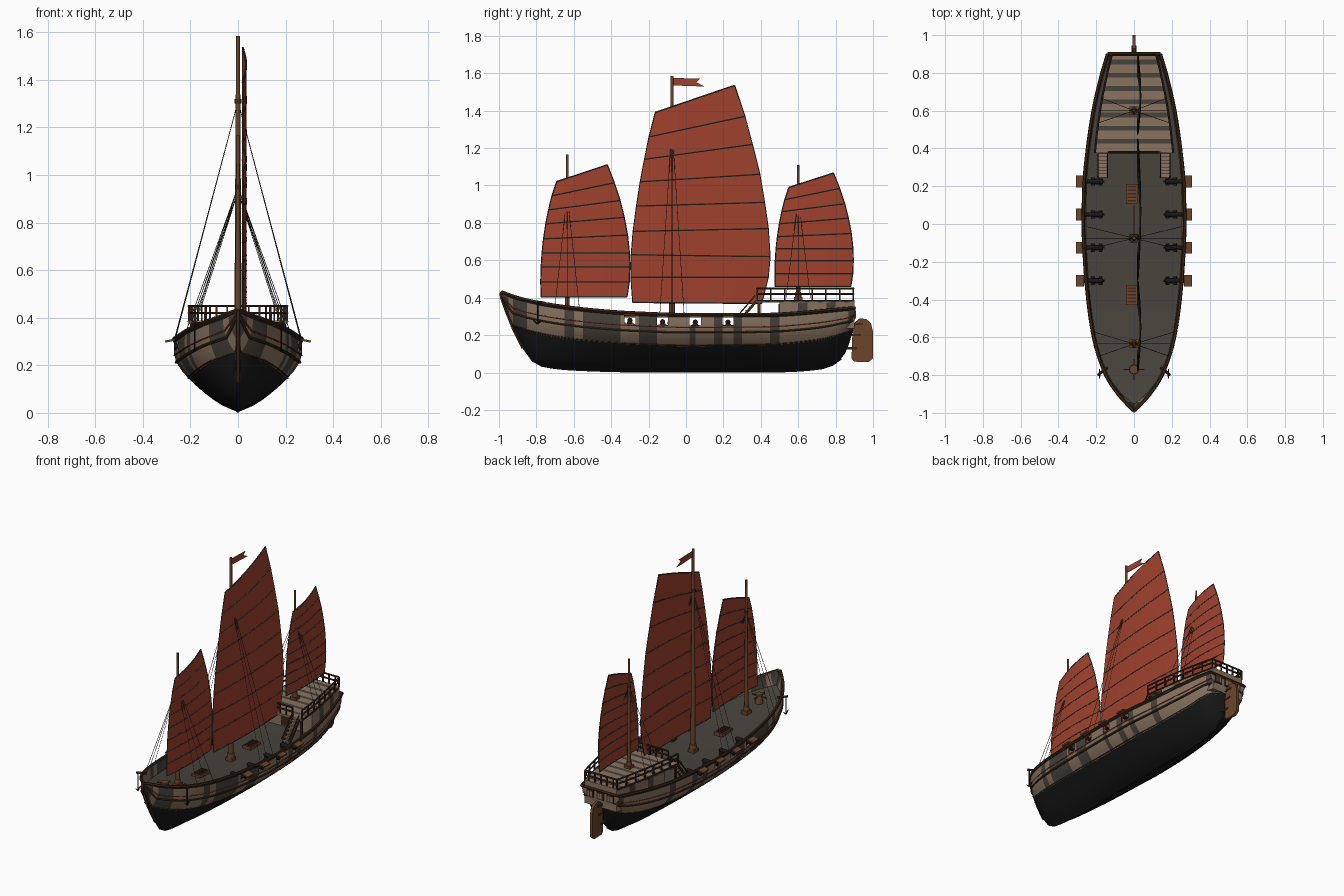
import bpy, bmesh, math, random
from mathutils import Matrix, Vector

if "Cube" in bpy.data.objects:
    bpy.data.objects.remove(bpy.data.objects["Cube"])
random.seed(4)

def mat(name, *c):
    m = bpy.data.materials.new(name)
    m.diffuse_color = (*c, 1)
    m.use_nodes = True
    m.node_tree.nodes["Principled BSDF"].inputs["Base Color"].default_value = m.diffuse_color
    return m

TAN = mat("pale_planks", .25, .175, .117)
GREY = mat("weathered_grey", .063, .054, .044)
BLACK = mat("tarred_black", .009, .009, .009)
DARK = mat("dark_brown_trim", .045, .021, .010)
BROWN = mat("mid_brown_wood", .145, .06, .024)
RED = mat("sail_red", .35, .053, .026)
BATTEN = mat("batten_grey", .05, .046, .034)
STRIPE = mat("stripe_red", .22, .035, .02)

# ---- helpers
def finish(name, bm, *mats):
    me = bpy.data.meshes.new(name)
    bm.to_mesh(me)
    bm.free()
    ob = bpy.data.objects.new(name, me)
    bpy.context.collection.objects.link(ob)
    for m in mats:
        me.materials.append(m)
    return ob

def box(bm, c, s, rot=0, axis='X', mi=0):
    M = Matrix.Translation(c) @ Matrix.Rotation(rot, 4, axis) @ Matrix.Diagonal((*s, 1))
    for v in bmesh.ops.create_cube(bm, size=1, matrix=M)['verts']:
        for f in v.link_faces:
            f.material_index = mi

def cone(bm, a, b, r1, r2, n=12, mi=0):
    a, b = Vector(a), Vector(b)
    M = Matrix.Translation((a + b) / 2) @ (b - a).to_track_quat('Z', 'Y').to_matrix().to_4x4()
    for v in bmesh.ops.create_cone(bm, cap_ends=True, segments=n, radius1=r1, radius2=r2,
                                   depth=(b - a).length, matrix=M)['verts']:
        for f in v.link_faces:
            f.material_index = mi

def tubes(name, paths, r, m, res=1):
    cu = bpy.data.curves.new(name, 'CURVE')
    cu.dimensions = '3D'
    cu.bevel_depth, cu.bevel_resolution, cu.use_fill_caps = r, res, True
    for p in paths:
        sp = cu.splines.new('POLY')
        sp.points.add(len(p) - 1)
        for q, co in zip(sp.points, p):
            q.co = (*co, 1)
    cu.materials.append(m)
    bpy.context.collection.objects.link(bpy.data.objects.new(name, cu))

def plate(name, outline, x, t, m):
    bm = bmesh.new()
    f = bm.faces.new([bm.verts.new((x - t / 2, y, z)) for y, z in outline])
    g = bmesh.ops.extrude_face_region(bm, geom=[f])
    bmesh.ops.translate(bm, vec=(t, 0, 0), verts=[v for v in g['geom'] if isinstance(v, bmesh.types.BMVert)])
    bmesh.ops.recalc_face_normals(bm, faces=bm.faces)
    return finish(name, bm, m)

def curve(keys):  # monotone cubic through (t, value) keys
    xs, ys = zip(*keys)
    d = [(ys[i+1] - ys[i]) / (xs[i+1] - xs[i]) for i in range(len(xs) - 1)]
    m = [d[0]] + [0 if a * b <= 0 else 2 * a * b / (a + b) for a, b in zip(d, d[1:])] + [d[-1]]
    def f(t):
        t = min(max(t, xs[0]), xs[-1])
        i = max(k for k in range(len(d)) if xs[k] <= t)
        h = xs[i+1] - xs[i]
        s = (t - xs[i]) / h
        return ((1 + 2*s) * (1-s)**2 * ys[i] + s * (1-s)**2 * h * m[i]
                + s*s * (3 - 2*s) * ys[i+1] + s*s * (s-1) * h * m[i+1])
    return f

# ---- hull lines: keel, sheer, black edge, half width, section shape
keel = curve([(-.985, .40), (-.96, .33), (-.92, .23), (-.87, .13), (-.82, .06), (-.76, .03), (-.6, .012),
              (-.3, .003), (.5, .003), (.7, .015), (.8, .045), (.85, .1), (.88, .18), (.9, .25)])
sheer = curve([(-.985, .43), (-.9, .4), (-.75, .367), (-.5, .335), (-.3, .32), (0, .31), (.4, .31), (.9, .345)])
tar = curve([(-.985, .29), (-.93, .25), (-.8, .21), (-.6, .175), (-.3, .15), (0, .14), (.4, .145), (.7, .17), (.9, .225)])
half = curve([(-.985, .005), (-.95, .04), (-.9, .085), (-.8, .15), (-.6, .215), (-.4, .245), (-.2, .262),
              (0, .27), (.2, .266), (.4, .247), (.6, .217), (.8, .17), (.9, .14)])
sect = curve([(0, 0), (.1, .26), (.3, .57), (.52, .83), (.7, .97), (.85, 1), (1, .995)])
hull_x = lambda y, z: half(y) * sect((z - keel(y)) / (sheer(y) - keel(y)))
deck_z = lambda y: sheer(y) - .075

def side_z(y, f):  # height at fraction f between black edge and sheer
    b = max(tar(y), keel(y))
    return b + f * (sheer(y) - b)

PORTS = [-.3 + .175 * i for i in range(4)]
edges = [c + s * .03 for c in PORTS for s in (-1, 1)]
ST = sorted([-.985, -.97, -.95, -.925, .87, .885, .9] + edges +
            [y for y in (-.9 + .05 * i for i in range(36)) if all(abs(y - e) > .015 for e in edges)])
ROWS = [0, .22, .43, .647, .91, 1]

# ---- hull shell
bm = bmesh.new()
rings = []
for y in ST:
    b = max(tar(y), keel(y))
    zs = [keel(y) + (b - keel(y)) * (k / 6) ** 1.4 for k in range(6)] + [side_z(y, f) for f in ROWS]
    rings.append([bm.verts.new((s * hull_x(y, z), y, z)) for s, z in
                  [(-1, z) for z in zs[:0:-1]] + [(0, zs[0])] + [(1, z) for z in zs[1:]]])
n = len(rings[0])
for i in range(len(ST) - 1):
    ym = (ST[i] + ST[i+1]) / 2
    panel = 1 if random.random() < .36 else 0
    for j in range(n - 1):
        k = abs(j + .5 - (n - 1) / 2) - .5   # row counted from the keel
        if k == 9 and any(abs(ym - c) < .028 for c in PORTS):
            continue
        f = bm.faces.new((rings[i][j], rings[i+1][j], rings[i+1][j+1], rings[i][j+1]))
        f.material_index = 2 if k < 6 else panel
bm.faces.new(rings[-1][::-1])
bmesh.ops.remove_doubles(bm, verts=bm.verts, dist=.0004)
hull = finish("hull", bm, TAN, GREY, BLACK)
so = hull.modifiers.new("thickness", 'SOLIDIFY')
so.thickness, so.offset = .01, -1

# ---- rails and wales along the hull
def along(f, out=0, y0=-.985):
    return [[(s * (hull_x(y, side_z(y, f)) + out), y, side_z(y, f)) for y in ST if y >= y0] for s in (-1, 1)]
tubes("cap_rail", along(1) + [[(-.14, .9, .345), (.14, .9, .345)]], .0095, DARK)
tubes("wales", along(.43) + along(.95), .0065, DARK)
tubes("red_stripe", along(.6), .0035, STRIPE)
tubes("lower_wale", along(.03), .004, DARK)
tubes("stem_post", [[(0, y, keel(y)) for y in (-.87, -.92, -.96, -.985)] + [(0, -.989, .43)]], .011, DARK)
tubes("keel_bar", [[(0, -.87 + .05 * i, keel(-.87 + .05 * i) + .004) for i in range(35)]], .007, BLACK)

# ---- main deck
bm = bmesh.new()
rows = [[bm.verts.new((s * (hull_x(y, deck_z(y)) - .003), y, deck_z(y))) for s in (-1, 1)] for y in ST if -.96 < y < .89]
for a, b in zip(rows, rows[1:]):
    bm.faces.new((a[0], a[1], b[1], b[0]))
finish("main_deck", bm, GREY)

# ---- stern cabin and poop deck, built in alternating strips
def slab(bm, y0, y1, z0, z1, k, mi):
    v = [bm.verts.new((s * half(y) * k, y, z)) for z in (z0, z1) for y, s in ((y0, -1), (y0, 1), (y1, 1), (y1, -1))]
    for q in ((3, 2, 1, 0), (4, 5, 6, 7), (0, 1, 5, 4), (1, 2, 6, 5), (2, 3, 7, 6), (3, 0, 4, 7)):
        bm.faces.new([v[i] for i in q]).material_index = mi
bm = bmesh.new()
for i in range(8):
    slab(bm, .5 + .05 * i, .55 + .05 * i, .235, .374, .84, int(i in (2, 5)))
box(bm, (0, .498, .305), (.06, .008, .12), mi=2)
finish("stern_cabin", bm, TAN, GREY, DARK)
bm = bmesh.new()
ys = [.375] + [y for i in range(7) for y in (.425 + .07 * i, .45 + .07 * i)]
for i, (a, b) in enumerate(zip(ys, ys[1:] + [.9])):
    if b > a:
        slab(bm, a, b, .374, .388, .83, i % 2)
finish("poop_deck", bm, TAN, GREY)

# ---- poop railing
py = [.38 + .0735 * i for i in range(8)]
px = lambda y: half(y) * .83
paths = []
for z in (.42, .449):
    paths += [[(s * px(y), y, z) for y in py] for s in (-1, 1)]
    paths += [[(-px(.895), .895, z), (px(.895), .895, z)], [(-.135, .38, z), (.135, .38, z)]]
tubes("poop_rails", paths + [[(s * px(y), y, .384) for y in py] for s in (-1, 1)], .0055, DARK)
posts = [(s * px(y), y) for y in py for s in (-1, 1)] + [(x * .045, y) for x in range(-3, 4) for y in (.38, .895) if y < .5 or abs(x) < 3]
bm = bmesh.new()
for x, y in posts:
    box(bm, (x, y, .416), (.008, .008, .066))
for s in (-1, 1):
    box(bm, (s * .195, .39, .305), (.014, .014, .14))
finish("rail_posts", bm, DARK)

# ---- stairs on both sides
bm = bmesh.new()
for s in (-1, 1):
    for i in range(7):
        box(bm, (s * .165, .255 + .018 * i, .25 + .02 * i), (.045, .018, .008))
    for e in (-.025, .025):
        box(bm, (s * .165 + e, .313, .308), (.006, .195, .014), math.atan2(.145, .125), mi=1)
        box(bm, (s * .165 + e, .315, .348), (.006, .17, .007), math.atan2(.145, .125), mi=1)
finish("stairs", bm, TAN, DARK)

# ---- stern windows, rudder
bm = bmesh.new()
for x in (-.075, 0, .075):
    box(bm, (x, .902, .312), (.05, .008, .05))
    box(bm, (x, .904, .312), (.034, .008, .034), mi=1)
    box(bm, (x, .9055, .312), (.004, .007, .034))
finish("stern_windows", bm, DARK, TAN)
plate("rudder", [(.885, .075), (.9, .058), (.975, .055), (1, .075), (1, .22), (.988, .265), (.965, .285),
                 (.93, .29), (.905, .27), (.89, .22)], 0, .018, BROWN)
bm = bmesh.new()
for z, y in ((.13, .88), (.2, .9), (.26, .91)):
    box(bm, (0, y, z), (.026, .07, .012))
finish("rudder_hinges", bm, DARK)

# ---- cannons and port lids
bm = bmesh.new()
lid = bmesh.new()
for c in PORTS:
    for s in (-1, 1):
        z = deck_z(c)
        cone(bm, (s * .165, c, z + .034), (s * .268, c, z + .036), .014, .009)
        cone(bm, (s * .258, c, z + .036), (s * .27, c, z + .036), .012, .012)
        cone(bm, (s * .155, c, z + .034), (s * .165, c, z + .034), .006, .006, 8)
        box(bm, (s * .198, c, z + .016), (.06, .03, .016), mi=1)
        for dx in (.178, .218):
            cone(bm, (s * dx, c - .022, z + .009), (s * dx, c + .022, z + .009), .009, .009, 10, 1)
        box(lid, (s * .285, c, .304), (.042, .062, .009), s * .2, 'Y')
finish("cannons", bm, BLACK, DARK)
finish("port_lids", lid, BROWN)

# ---- hatches, capstan, catheads, anchors
bm = bmesh.new()
for y in (-.375, .16):
    z = deck_z(y)
    box(bm, (-.012, y, z + .008), (.06, .105, .022))
    for i in range(5):
        box(bm, (-.012, y - .036 + .018 * i, z + .02), (.046, .008, .006), mi=1)
finish("hatches", bm, BROWN, DARK)
bm = bmesh.new()
z = deck_z(-.77)
cone(bm, (0, -.77, z), (0, -.77, z + .05), .026, .018)
cone(bm, (0, -.77, z + .05), (0, -.77, z + .062), .024, .024)
box(bm, (0, -.77, z + .045), (.11, .007, .007))
box(bm, (0, -.77, z + .045), (.007, .11, .007))
finish("capstan", bm, BROWN)
bm = bmesh.new()
for s in (-1, 1):
    cone(bm, (s * .14, -.76, .372), (s * .192, -.8, .378), .008, .007, 8)
    cone(bm, (s * .182, -.793, .26), (s * .182, -.793, .375), .004, .004, 8, 1)
    for d in (-1, 1):
        cone(bm, (s * .182, -.793, .26), (s * .182, -.793 + d * .025, .28), .005, .002, 8, 1)
finish("catheads_and_anchors", bm, DARK, BLACK)

# ---- masts with shrouds
MASTS = [("fore", -.635, 1.165, .013, .95), ("main", -.075, 1.585, .016, 1.31), ("mizzen", .6, 1.11, .012, .93)]
ropes = []
for name, y, top, r, hound in MASTS:
    base = .38 if y > .5 else deck_z(y)
    bm = bmesh.new()
    cone(bm, (0, y, base), (0, y, top), r, r * .5)
    box(bm, (0, y, base + .012), (.045, .045, .024))
    cone(bm, (0, y, base + .024), (0, y, base + .05), r * 1.5, r * 1.3)
    cone(bm, (0, y, hound - .01), (0, y, hound + .01), r * .9, r * .85, 12, 1)
    finish(name + "_mast", bm, BROWN, DARK)
    for s in (-1, 1):
        for dy in (-.065, 0, .065):
            e = (s * half(y + dy) * (.83 if y > .5 else .99), y + dy, .4 if y > .5 else sheer(y + dy))
            ropes.append([(0, y, hound), e])
tubes("shrouds", ropes, .0015, BATTEN, 0)

# ---- battened sails; rows are (luff y, luff z, leech y, leech z)
MAIN = [(-.285, .375, .405, .37), (-.295, .51, .44, .51), (-.293, .63, .45, .62), (-.283, .755, .44, .77),
        (-.265, .89, .42, .91), (-.245, 1.02, .395, 1.06), (-.222, 1.14, .355, 1.22), (-.198, 1.26, .315, 1.37),
        (-.165, 1.39, .26, 1.535)]
FORE = [(-.775, .405, -.315, .405), (-.777, .485, -.303, .485), (-.775, .565, -.3, .565), (-.77, .64, -.302, .64),
        (-.762, .715, -.312, .735), (-.75, .795, -.33, .83), (-.735, .87, -.352, .92), (-.717, .945, -.383, 1.015),
        (-.692, 1.02, -.42, 1.11)]
fy, fz = lambda y: .475 + (y + .777) * .88, lambda z: .46 + (z - .405) * .86
MIZZEN = [(fy(a), fz(b), fy(c), fz(d)) for a, b, c, d in FORE]
for name, R in (("fore", FORE), ("main", MAIN), ("mizzen", MIZZEN)):
    pt = lambda r, u: (.02 + .014 * math.sin(math.pi * u), r[0] + (r[2] - r[0]) * u, r[1] + (r[3] - r[1]) * u)
    bm = bmesh.new()
    g = [[bm.verts.new(pt(r, u / 10)) for u in range(11)] for r in R]
    for a, b in zip(g, g[1:]):
        for u in range(10):
            bm.faces.new((a[u], a[u+1], b[u+1], b[u]))
    sail = finish(name + "_sail", bm, RED)
    sm = sail.modifiers.new("cloth", 'SOLIDIFY')
    sm.thickness, sm.offset = .003, 0
    tubes(name + "_battens", [[pt(r, u / 10) for u in range(11)] for r in R], .0045, BATTEN)
    tubes(name + "_bolt_ropes", [[pt(r, u) for r in R] for u in (0, 1)], .003, BATTEN)

# ---- pennant
plate("pennant", [(-.075, 1.575), (.075, 1.571), (.055, 1.552), (.1, 1.529), (-.075, 1.535)], 0, .004, RED)

# ---- curves to meshes, smooth shading with sharp edges kept
bpy.ops.object.select_all(action='SELECT')
bpy.context.view_layer.objects.active = hull
bpy.ops.object.convert(target='MESH')
bpy.ops.object.shade_smooth_by_angle(angle=math.radians(30))
